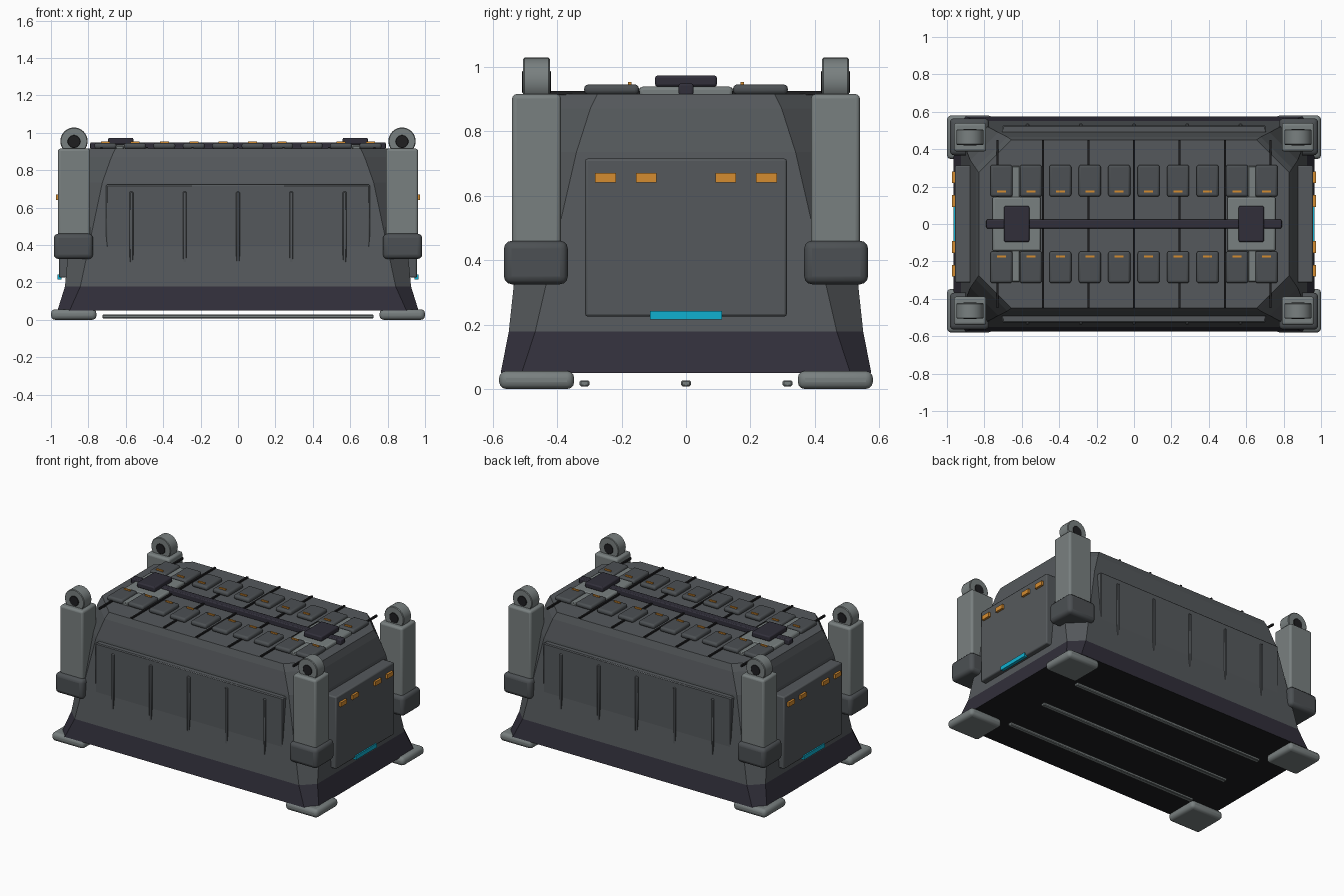
import bpy, bmesh, math

if "Cube" in bpy.data.objects:
    bpy.data.objects.remove(bpy.data.objects["Cube"])


def material(name, hex_code):
    def lin(c):
        return c / 12.92 if c <= 0.04045 else ((c + 0.055) / 1.055) ** 2.4
    m = bpy.data.materials.new(name)
    rgb = [lin(int(hex_code[i:i + 2], 16) / 255) for i in (0, 2, 4)]
    m.diffuse_color = (*rgb, 1)
    m.use_nodes = True
    m.node_tree.nodes["Principled BSDF"].inputs["Base Color"].default_value = m.diffuse_color
    return m


BODY = material("hull grey", "55595c")
PLATE = material("plate grey", "4c5053")
LIGHT = material("light grey", "798080")
DARK = material("dark slate", "312f3a")
BLACK = material("black", "1e1e20")
ORANGE = material("amber", "d58c30")
CYAN = material("cyan", "10b0d0")


def finish(name, bm, mats, bevel=0.0, segments=2):
    mesh = bpy.data.meshes.new(name)
    bmesh.ops.recalc_face_normals(bm, faces=bm.faces)
    bm.to_mesh(mesh)
    bm.free()
    ob = bpy.data.objects.new(name, mesh)
    bpy.context.collection.objects.link(ob)
    for m in mats:
        mesh.materials.append(m)
    if bevel:
        mod = ob.modifiers.new("bevel", 'BEVEL')
        mod.width, mod.segments = bevel, segments
        bpy.ops.object.select_all(action='DESELECT')
        ob.select_set(True)
        bpy.context.view_layer.objects.active = ob
        bpy.ops.object.shade_smooth_by_angle(angle=math.radians(35))
    return ob


def box(name, mat, x, y, z, bevel=0.0, segments=2):
    """Box from (min, max) ranges."""
    bm = bmesh.new()
    bmesh.ops.create_cube(bm, size=1)
    for v in bm.verts:
        for i, (a, b) in enumerate((x, y, z)):
            v.co[i] = (a + b) / 2 + v.co[i] * (b - a)
    return finish(name, bm, [mat], bevel, segments)


def mid(c, w):
    return (c - w / 2, c + w / 2)


def span(sign, a, b):
    return tuple(sorted((sign * a, sign * b)))


def cylinder_y(name, mat, x, y, z, r, length, bevel=0.004):
    bm = bmesh.new()
    bmesh.ops.create_cone(bm, cap_ends=True, segments=32, radius1=r, radius2=r, depth=length)
    for v in bm.verts:
        a, b, c = v.co
        v.co = (x + a, y + c, z + b)
    return finish(name, bm, [mat], bevel, 1)


# Hull: stacked chamfered rectangles (z, half x, half y, chamfer)
levels = [(0.05, 0.965, 0.575, 0.065), (0.178, 0.925, 0.55, 0.082),
          (0.735, 0.875, 0.49, 0.15), (0.87, 0.845, 0.465, 0.168),
          (0.915, 0.83, 0.45, 0.175)]
bm = bmesh.new()
rings = []
for z, hx, hy, c in levels:
    pts = [(hx, hy - c), (hx - c, hy), (c - hx, hy), (-hx, hy - c),
           (-hx, c - hy), (c - hx, -hy), (hx - c, -hy), (hx, c - hy)]
    rings.append([bm.verts.new((px, py, z)) for px, py in pts])
bm.faces.new(rings[0][::-1]).material_index = 2
bm.faces.new(rings[-1])
for k in range(len(rings) - 1):
    for i in range(8):
        j = (i + 1) % 8
        f = bm.faces.new((rings[k][i], rings[k][j], rings[k + 1][j], rings[k + 1][i]))
        f.material_index = 1 if k == 0 else 0
finish("hull", bm, [BODY, DARK, BLACK])

for s in (-1, 1):
    # Long side panel with ribs
    box("side_panel", BODY, (-0.705, 0.705), span(s, 0.45, 0.527), (0.3, 0.722), 0.006, 1)
    for i in range(-2, 3):
        box("side_rib", BODY, mid(i * 0.285, 0.02), span(s, 0.48, 0.536), (0.28, 0.685), 0.004, 1)

    # End panel with lamps and glowing strip
    box("end_panel", BODY, span(s, 0.85, 0.957), (-0.313, 0.313), (0.225, 0.715), 0.008, 2)
    for y in (-0.25, -0.123, 0.123, 0.25):
        box("end_lamp", ORANGE, span(s, 0.95, 0.972), mid(y, 0.064), (0.641, 0.67))
    box("end_strip", CYAN, span(s, 0.945, 0.966), (-0.112, 0.112), (0.215, 0.242))

    # Deck equipment near each end
    box("deck_plate", LIGHT, mid(s * 0.628, 0.258), (-0.145, 0.145), (0.905, 0.938), 0.01, 2)
    box("deck_strip", LIGHT, mid(s * 0.632, 0.045), (-0.31, 0.31), (0.905, 0.932), 0.005, 1)
    box("latch_box", DARK, mid(s * 0.627, 0.135), (-0.096, 0.096), (0.938, 0.973), 0.008, 2)

    # Rows of deck pads with amber markers
    for i in range(10):
        x = -0.709 + i * 0.1575
        box("deck_pad", PLATE, mid(x, 0.118), span(s, 0.146, 0.316), (0.914, 0.945), 0.013, 3)
        box("pad_marker", ORANGE, mid(x, 0.048), mid(s * 0.174, 0.011), (0.942, 0.953))

    # Corner assemblies
    for t in (-1, 1):
        box("corner_post", LIGHT, span(t, 0.79, 0.963), span(s, 0.388, 0.54), (0.34, 0.915), 0.014, 3)
        box("post_collar", PLATE, span(t, 0.775, 0.985), span(s, 0.367, 0.565), (0.325, 0.46), 0.024, 3)
        box("foot_pad", LIGHT, span(t, 0.757, 1.0), span(s, 0.347, 0.58), (0.0, 0.056), 0.022, 3)
        cylinder_y("lifting_eye", LIGHT, t * 0.877, s * 0.464, 0.955, 0.073, 0.083)
        cylinder_y("eye_pin", BLACK, t * 0.877, s * 0.464, 0.953, 0.034, 0.09, 0.002)

# Deck seams and central rail
for i in range(-3, 4):
    box("deck_seam", BLACK, mid(i * 0.243, 0.011), (-0.45, 0.45), (0.912, 0.925))
box("deck_rail", DARK, (-0.79, 0.79), (-0.023, 0.023), (0.912, 0.948), 0.006, 2)

# Skid rails under the hull
for y in (-0.315, 0, 0.315):
    box("skid_rail", LIGHT, (-0.725, 0.725), mid(y, 0.03), (0.008, 0.027), 0.004, 1)
